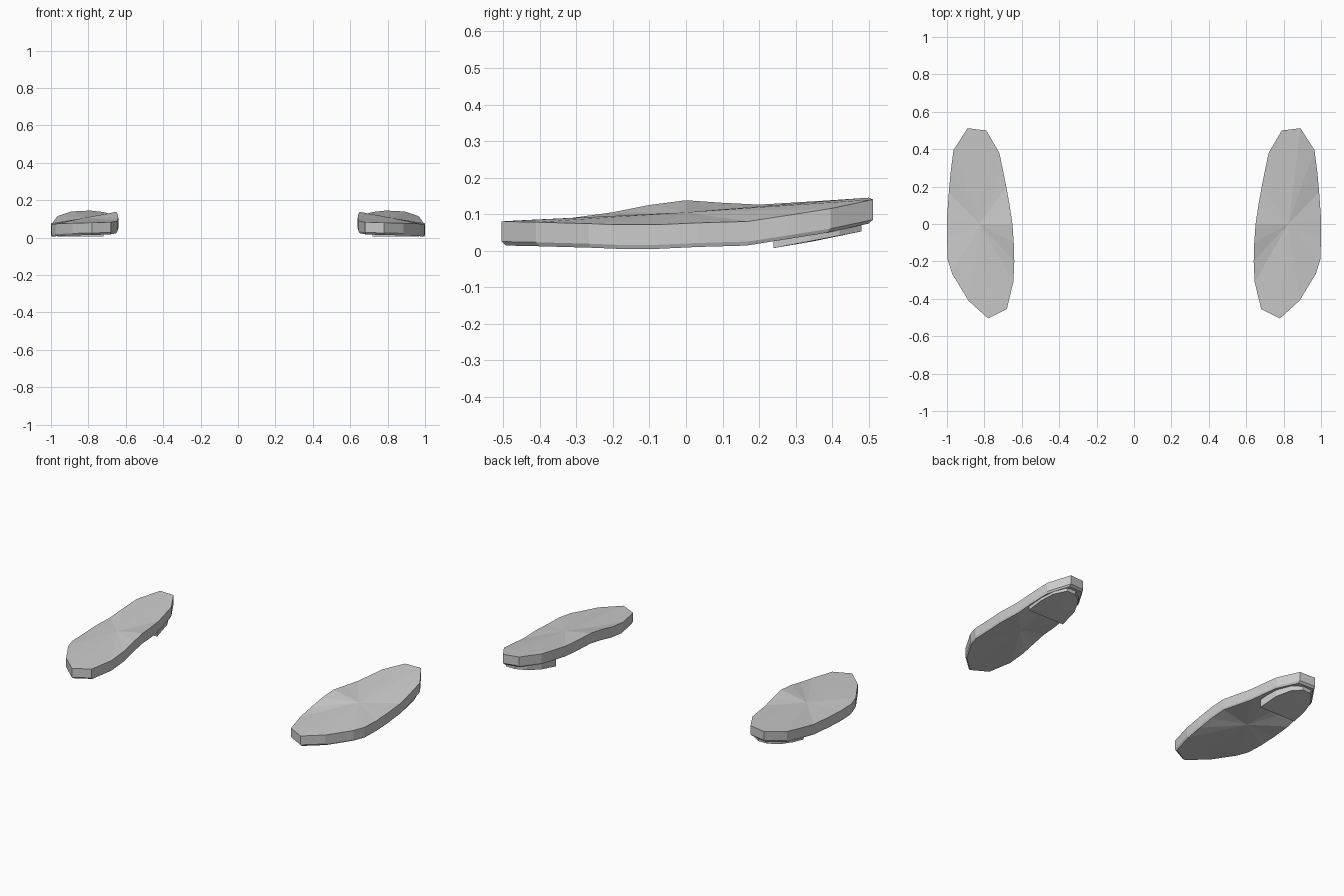
import bpy

if "Cube" in bpy.data.objects:
    bpy.data.objects.remove(bpy.data.objects["Cube"])

GREY = (0.6, 0.6, 0.6, 1)
grey = bpy.data.materials.new("sole_grey")
grey.use_nodes = True
grey.diffuse_color = GREY
grey.node_tree.nodes["Principled BSDF"].inputs["Base Color"].default_value = GREY

# Rim of the left sole: toe, inner arch, heel, then back along the outer edge
RIM = [(.78, -.505, .08), (.68, -.455, .083), (.645, -.31, .09), (.64, -.2, .105),
       (.643, -.1, .125), (.65, 0, .138), (.665, .1, .131), (.683, .2, .126),
       (.703, .3, .132), (.72, .38, .137), (.79, .5, .145), (.89, .512, .14),
       (.965, .395, .115), (.98, .28, .097), (.99, .17, .08), (1, .03, .076),
       (1, -.08, .071), (.996, -.19, .071), (.973, -.265, .074), (.885, -.41, .078)]
MID = (.825, 0)

# Heel block outline: straight front edge, rounded back
HEEL = [(.72, .24), (.735, .36), (.775, .44), (.83, .48), (.89, .48),
        (.94, .42), (.962, .34), (.968, .24)]


def inset(ring, factor, drop):
    """Copy of a ring pulled towards the middle and lowered."""
    return [(MID[0] + (x - MID[0]) * factor, y * factor, z - drop) for x, y, z in ring]


def solid(name, rings, caps, side):
    """Walls between stacked rings, each end closed by a fan from a cap point."""
    n = len(rings[0])
    verts = [v for ring in rings for v in ring] + list(caps)
    faces = []
    for r in range(len(rings) - 1):
        for i in range(n):
            j = (i + 1) % n
            faces.append((r * n + i, r * n + j, (r + 1) * n + j, (r + 1) * n + i))
    top, low = len(verts) - 2, len(verts) - 1
    base = (len(rings) - 1) * n
    for i in range(n):
        j = (i + 1) % n
        faces.append((top, j, i))
        faces.append((low, base + i, base + j))
    verts = [(x * side, y, z) for x, y, z in verts]
    if side > 0:
        faces = [f[::-1] for f in faces]
    # Points run clockwise from above on the left foot
    faces = [f[::-1] for f in faces] if side > 0 else faces
    mesh = bpy.data.meshes.new(name)
    mesh.from_pydata(verts, [], faces)
    mesh.materials.append(grey)
    obj = bpy.data.objects.new(name, mesh)
    bpy.context.collection.objects.link(obj)
    # Make every face point outward
    import bmesh
    bm = bmesh.new()
    bm.from_mesh(mesh)
    bmesh.ops.recalc_face_normals(bm, faces=bm.faces)
    bm.to_mesh(mesh)
    bm.free()


for label, side in (("left", 1), ("right", -1)):
    # Sole with a small bevel around the underside
    solid(label + "_sole", [RIM, inset(RIM, 1, .055), inset(RIM, .975, .066)],
          [(*MID, .105), (*MID, .038)], side)

    # Heel block, sloping up towards the back
    upper = [(x, y, .055 + (y - .24) * .16) for x, y in HEEL]
    lower = [(x, y, .007 + (y - .24) * .19) for x, y in HEEL]
    solid(label + "_heel", [upper, lower], [(.845, .35, .07), (.845, .35, .026)], side)
